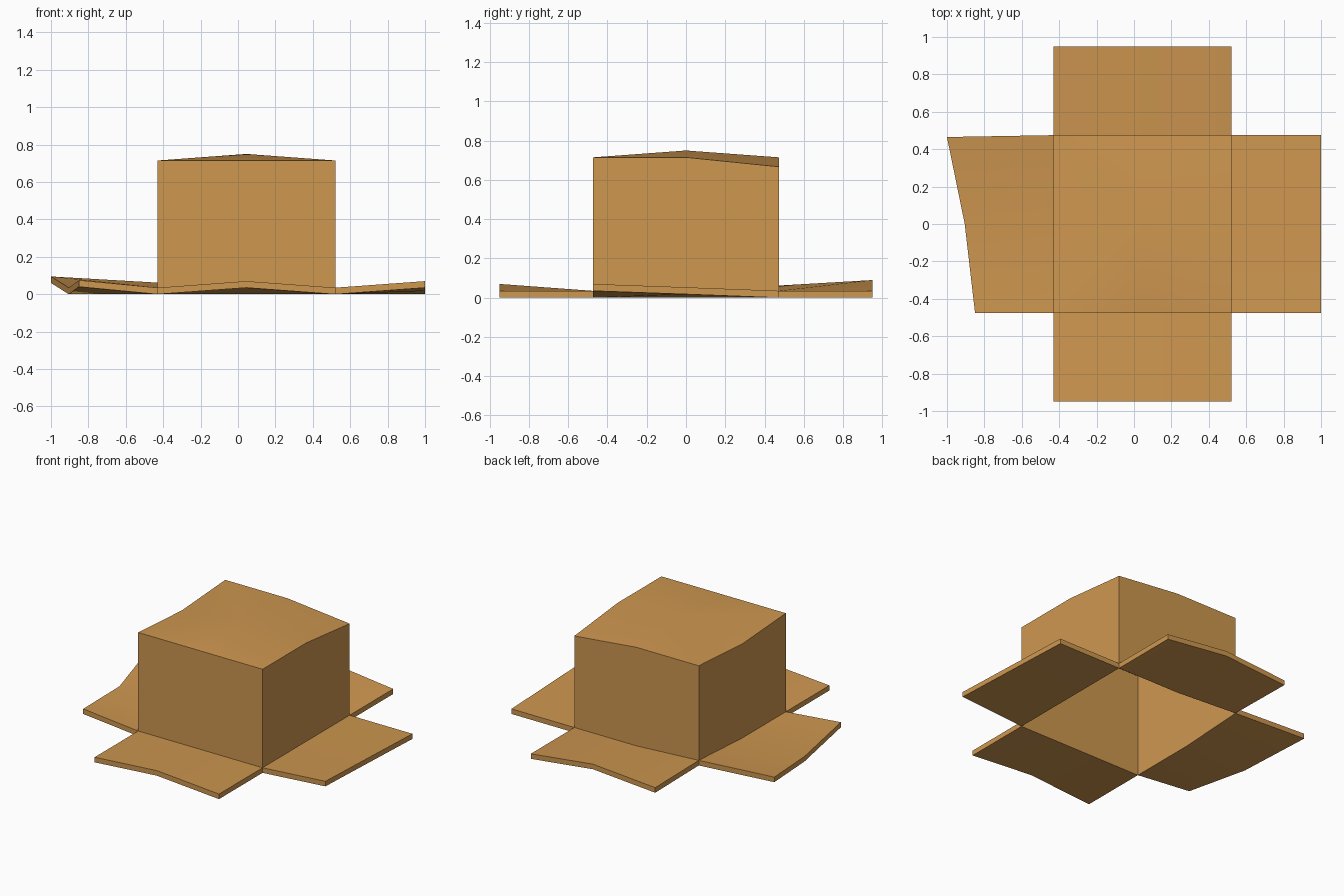
import bpy, bmesh

cube = bpy.data.objects.get("Cube")
if cube:
    bpy.data.objects.remove(cube)

# Single cardboard-like tan colour
TAN = (0.62, 0.31, 0.08, 1.0)
mat = bpy.data.materials.new("tan")
mat.use_nodes = True
mat.diffuse_color = TAN
mat.node_tree.nodes["Principled BSDF"].inputs["Base Color"].default_value = TAN

XS = (-0.43, 0.045, 0.52)
YS = (-0.475, 0.0, 0.475)
THICK = 0.035


def finish(name, bm):
    bmesh.ops.recalc_face_normals(bm, faces=bm.faces)
    mesh = bpy.data.meshes.new(name)
    bm.to_mesh(mesh)
    bm.free()
    mesh.materials.append(mat)
    obj = bpy.data.objects.new(name, mesh)
    bpy.context.collection.objects.link(obj)
    bpy.ops.object.select_all(action='DESELECT')
    obj.select_set(True)
    bpy.context.view_layer.objects.active = obj
    bpy.ops.object.shade_smooth_by_angle()


def rim_z(x, y):
    """Underside height of the crown's bottom rim: one corner is lifted."""
    return 0.027 if x < -0.1 and y > 0.1 else 0.0


# Crown: open-bottomed box with a gently warped top, rows run front to back
top_z = ((0.715, 0.715, 0.715),
         (0.685, 0.75, 0.715),
         (0.715, 0.715, 0.667))
bm = bmesh.new()
top = [[bm.verts.new((x, y, z)) for x, z in zip(XS, row)]
       for y, row in zip(YS, top_z)]
center = top[1][1]
ring = top[0] + [top[1][2]] + top[2][::-1] + [top[1][0]]
rim = [bm.verts.new((v.co.x, v.co.y, rim_z(v.co.x, v.co.y))) for v in ring]
for i in range(8):
    j = (i + 1) % 8
    bm.faces.new((ring[i], ring[j], center))
    bm.faces.new((rim[i], rim[j], ring[j], ring[i]))
finish("crown", bm)


# Brim flaps: bent slabs running from the crown's rim to an outer edge
def flap(name, inner, outer):
    bm = bmesh.new()
    inner = [(x, y, rim_z(x, y)) for x, y in inner]
    low, high = ([[bm.verts.new((x, y, z + dz)) for x, y, z in row]
                  for row in (inner, outer)] for dz in (0, THICK))
    for i in range(2):
        for a, b in (low, high):
            bm.faces.new((a[i], a[i + 1], b[i + 1], b[i]))
        bm.faces.new((low[1][i], low[1][i + 1], high[1][i + 1], high[1][i]))
    for k in (0, 2):
        bm.faces.new((low[0][k], low[1][k], high[1][k], high[0][k]))
    finish(name, bm)


flap("front_flap", [(x, YS[0]) for x in XS],
     [(x, -0.95, z) for x, z in zip(XS, (0, 0.035, 0))])
flap("back_flap", [(x, YS[2]) for x in XS],
     [(x, 0.95, z) for x, z in zip(XS, (0.02, 0.055, 0))])
flap("left_flap", [(XS[2], y) for y in YS],
     [(1.0, y, z) for y, z in zip(YS, (0.035, 0.018, 0))])
flap("right_flap", [(XS[0], y) for y in YS],
     [(-0.85, -0.475, 0.04), (-0.905, 0, 0), (-1.0, 0.465, 0.06)])
